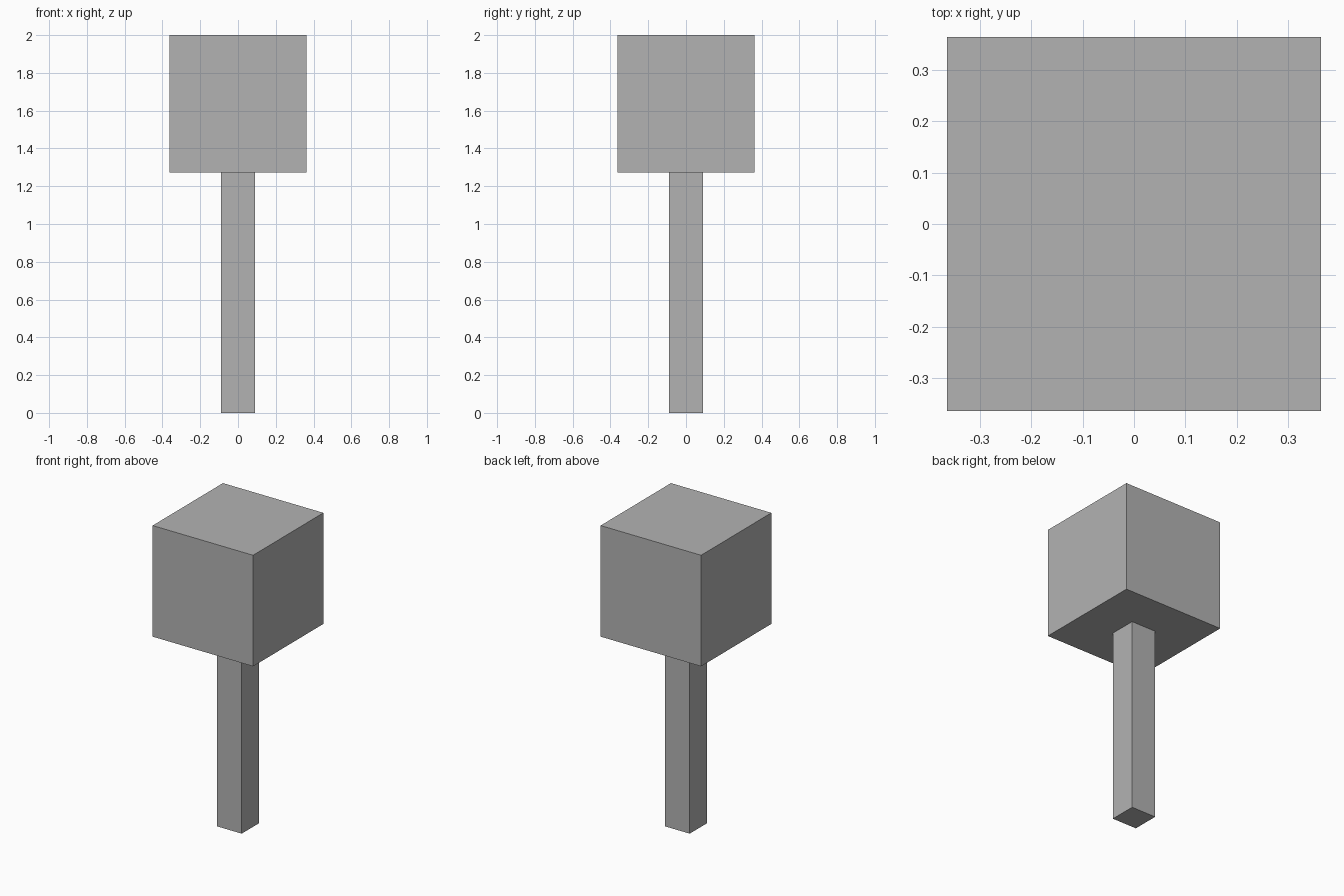
import bpy

old = bpy.data.objects.get("Cube")
if old:
    bpy.data.objects.remove(old, do_unlink=True)

# One plain grey for the whole model
grey = bpy.data.materials.new("plain_grey")
grey.use_nodes = True
colour = (0.45, 0.45, 0.45, 1)
grey.diffuse_color = colour
grey.node_tree.nodes["Principled BSDF"].inputs["Base Color"].default_value = colour


def square_block(name, width, bottom, top):
    """Square upright block centred on the z axis."""
    bpy.ops.mesh.primitive_cube_add(size=1, location=(0, 0, (bottom + top) / 2))
    block = bpy.context.object
    block.name = name
    block.scale = (width, width, top - bottom)
    bpy.ops.object.transform_apply(location=False, rotation=False, scale=True)
    block.data.materials.append(grey)
    return block


HEIGHT = 2.0
HEAD = 0.727
NECK = HEIGHT - HEAD

# Slim handle below, cubic head on top
square_block("handle", 0.178, 0, NECK)
square_block("head", HEAD, NECK, HEIGHT)
